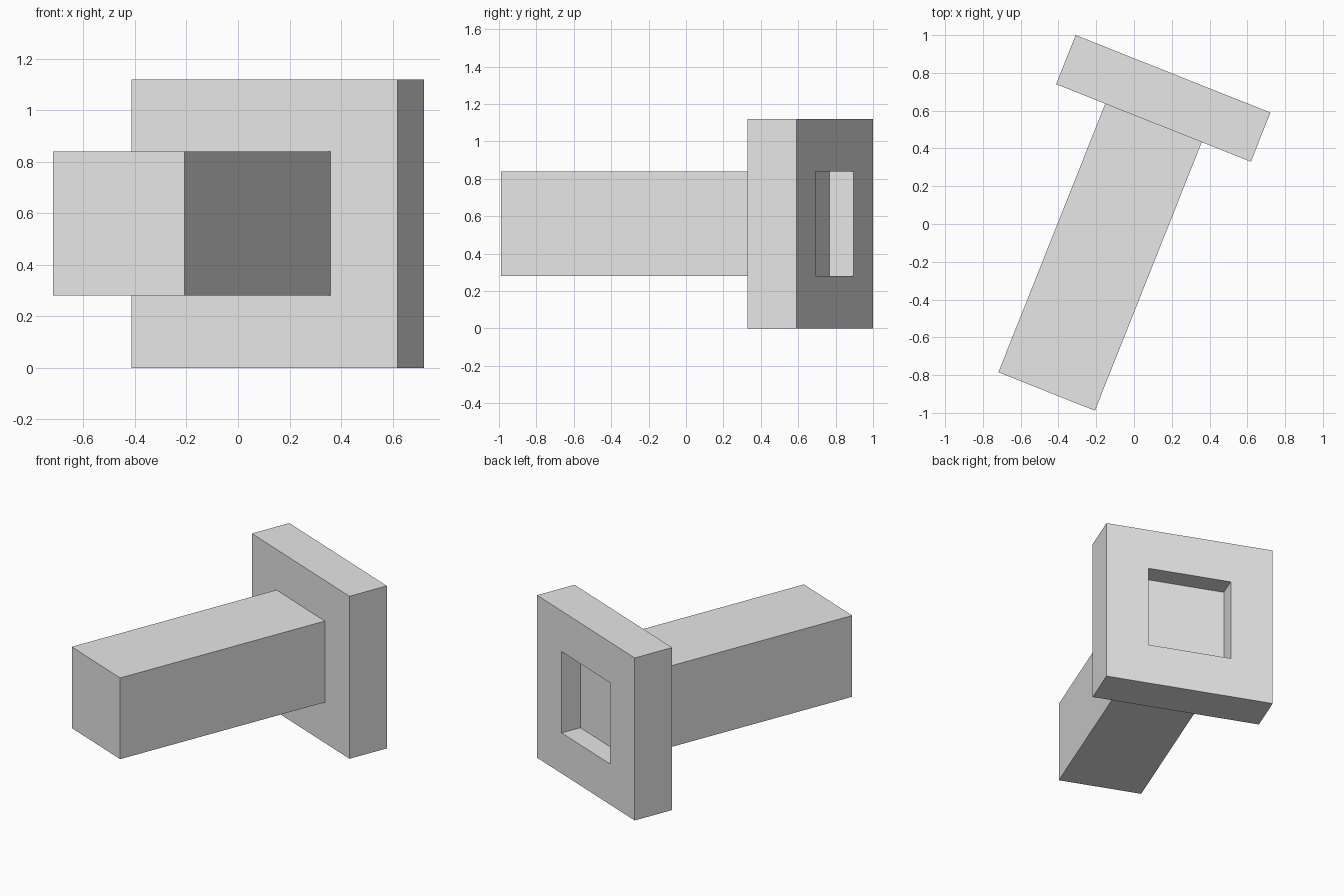
import bpy
from math import radians
from mathutils import Matrix

default = bpy.data.objects.get("Cube")
if default:
    bpy.data.objects.remove(default, do_unlink=True)

# Single plain grey
grey = bpy.data.materials.new("plain grey")
grey.use_nodes = True
colour = (0.8, 0.8, 0.8, 1)
grey.diffuse_color = colour
grey.node_tree.nodes["Principled BSDF"].inputs["Base Color"].default_value = colour

BAR = 0.28      # thickness of the frame bars
SIZE = 1.11     # frame width
TOP = 1.12      # frame height
OPENING = SIZE - 2 * BAR
BEAM = 1.67     # beam length, ending halfway into the frame

# The whole assembly is turned about the centre of the frame
PLACE = Matrix.Translation((0.155, 0.665, 0)) @ Matrix.Rotation(radians(-21.7), 4, "Z")


def box(name, centre, size):
    bpy.ops.mesh.primitive_cube_add(size=1)
    ob = bpy.context.object
    ob.name = name
    ob.data.transform(Matrix.Translation(centre) @ Matrix.Diagonal((*size, 1)))
    ob.matrix_world = PLACE
    ob.data.materials.append(grey)
    return ob


# Square frame: bottom bar, top bar and two uprights
box("frame_bottom", (0, 0, BAR / 2), (SIZE, BAR, BAR))
box("frame_top", (0, 0, TOP - BAR / 2), (SIZE, BAR, BAR))
for side, name in ((1, "left"), (-1, "right")):
    box("frame_upright_" + name, (side * (SIZE - BAR) / 2, 0, TOP / 2),
        (BAR, BAR, TOP - 2 * BAR))

# Square beam plugged into the front half of the opening
box("beam", (0, -BEAM / 2, TOP / 2), (OPENING, BEAM, TOP - 2 * BAR))
